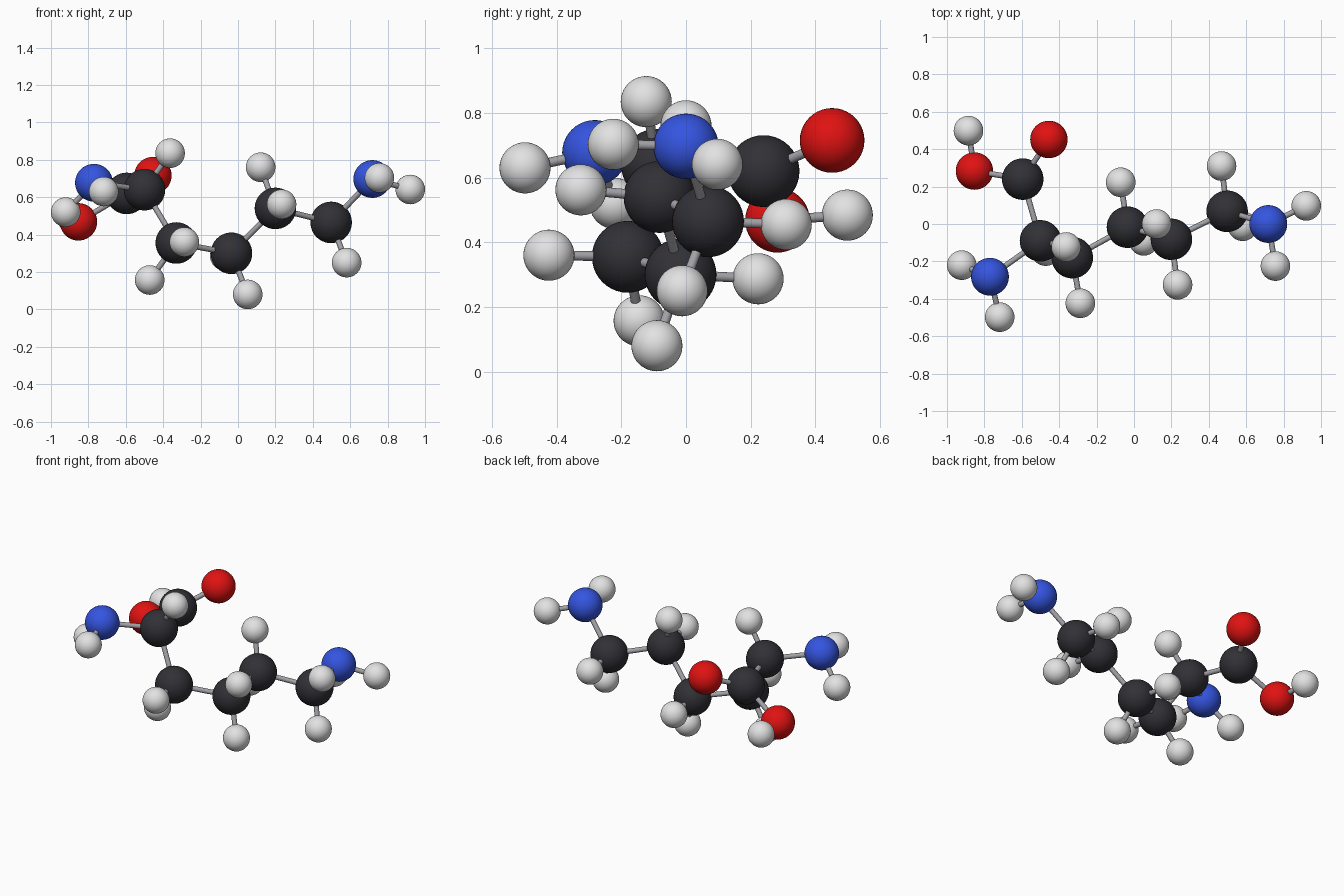
import bpy
from mathutils import Vector

cube = bpy.data.objects.get("Cube")
if cube:
    bpy.data.objects.remove(cube, do_unlink=True)


def make_material(name, color, roughness=0.4):
    mat = bpy.data.materials.new(name)
    mat.use_nodes = True
    mat.diffuse_color = (*color, 1)
    shader = next(n for n in mat.node_tree.nodes if n.type == "BSDF_PRINCIPLED")
    shader.inputs["Base Color"].default_value = (*color, 1)
    shader.inputs["Roughness"].default_value = roughness
    return mat


# Each element has a radius and a colour
ELEMENTS = {
    "carbon": (0.111, make_material("charcoal", (0.03, 0.03, 0.037))),
    "hydrogen": (0.079, make_material("white", (0.76, 0.76, 0.76))),
    "nitrogen": (0.101, make_material("blue", (0.035, 0.09, 0.75))),
    "oxygen": (0.1, make_material("red", (0.75, 0.006, 0.006))),
}
BOND_MATERIAL = make_material("bond grey", (0.36, 0.36, 0.39))
BOND_RADIUS = 0.015

# Atom name: element, neighbour it is bonded to, centre
ATOMS = {
    # Backbone chain, from the acid end to the far amine
    "acid_carbon": ("carbon", None, (-0.595, 0.24, 0.62)),
    "alpha_carbon": ("carbon", "acid_carbon", (-0.5, -0.09, 0.64)),
    "beta_carbon": ("carbon", "alpha_carbon", (-0.33, -0.18, 0.355)),
    "gamma_carbon": ("carbon", "beta_carbon", (-0.035, -0.017, 0.3)),
    "delta_carbon": ("carbon", "gamma_carbon", (0.2, -0.082, 0.54)),
    "end_carbon": ("carbon", "delta_carbon", (0.498, 0.068, 0.465)),
    "end_nitrogen": ("nitrogen", "end_carbon", (0.718, 0, 0.697)),
    # Acid group
    "upper_oxygen": ("oxygen", "acid_carbon", (-0.455, 0.452, 0.715)),
    "lower_oxygen": ("oxygen", "acid_carbon", (-0.853, 0.283, 0.468)),
    "acid_hydrogen": ("hydrogen", "lower_oxygen", (-0.885, 0.499, 0.484)),
    # Amine beside the acid group
    "side_nitrogen": ("nitrogen", "alpha_carbon", (-0.77, -0.282, 0.677)),
    "side_hydrogen_outer": ("hydrogen", "side_nitrogen", (-0.921, -0.22, 0.52)),
    "side_hydrogen_front": ("hydrogen", "side_nitrogen", (-0.718, -0.498, 0.63)),
    # Hydrogens along the chain
    "alpha_hydrogen": ("hydrogen", "alpha_carbon", (-0.363, -0.123, 0.835)),
    "beta_hydrogen_low": ("hydrogen", "beta_carbon", (-0.472, -0.145, 0.157)),
    "beta_hydrogen_front": ("hydrogen", "beta_carbon", (-0.287, -0.424, 0.36)),
    "gamma_hydrogen_low": ("hydrogen", "gamma_carbon", (0.052, -0.09, 0.08)),
    "gamma_hydrogen_back": ("hydrogen", "gamma_carbon", (-0.071, 0.223, 0.287)),
    "delta_hydrogen_top": ("hydrogen", "delta_carbon", (0.121, 0, 0.76)),
    "delta_hydrogen_front": ("hydrogen", "delta_carbon", (0.233, -0.325, 0.562)),
    "end_hydrogen_low": ("hydrogen", "end_carbon", (0.581, -0.012, 0.25)),
    "end_hydrogen_back": ("hydrogen", "end_carbon", (0.468, 0.31, 0.455)),
    # Hydrogens on the far amine
    "amine_hydrogen_outer": ("hydrogen", "end_nitrogen", (0.921, 0.097, 0.641)),
    "amine_hydrogen_front": ("hydrogen", "end_nitrogen", (0.756, -0.225, 0.703)),
}


def finish(name, material):
    obj = bpy.context.object
    obj.name = name
    obj.data.materials.append(material)
    bpy.ops.object.shade_smooth_by_angle()
    return obj


def add_atom(name, element, centre):
    radius, material = ELEMENTS[element]
    bpy.ops.mesh.primitive_uv_sphere_add(
        segments=40, ring_count=20, radius=radius, location=centre)
    finish(name, material)


def add_bond(name, start, end):
    start, end = Vector(start), Vector(end)
    axis = end - start
    bpy.ops.mesh.primitive_cylinder_add(
        vertices=20, radius=BOND_RADIUS, depth=axis.length,
        location=(start + end) / 2,
        rotation=axis.to_track_quat("Z", "Y").to_euler())
    finish(name, BOND_MATERIAL)


# Balls, each joined by a stick to its neighbour
for name, (element, neighbour, centre) in ATOMS.items():
    add_atom(name, element, centre)
    if neighbour:
        add_bond(name + "_bond", ATOMS[neighbour][2], centre)
